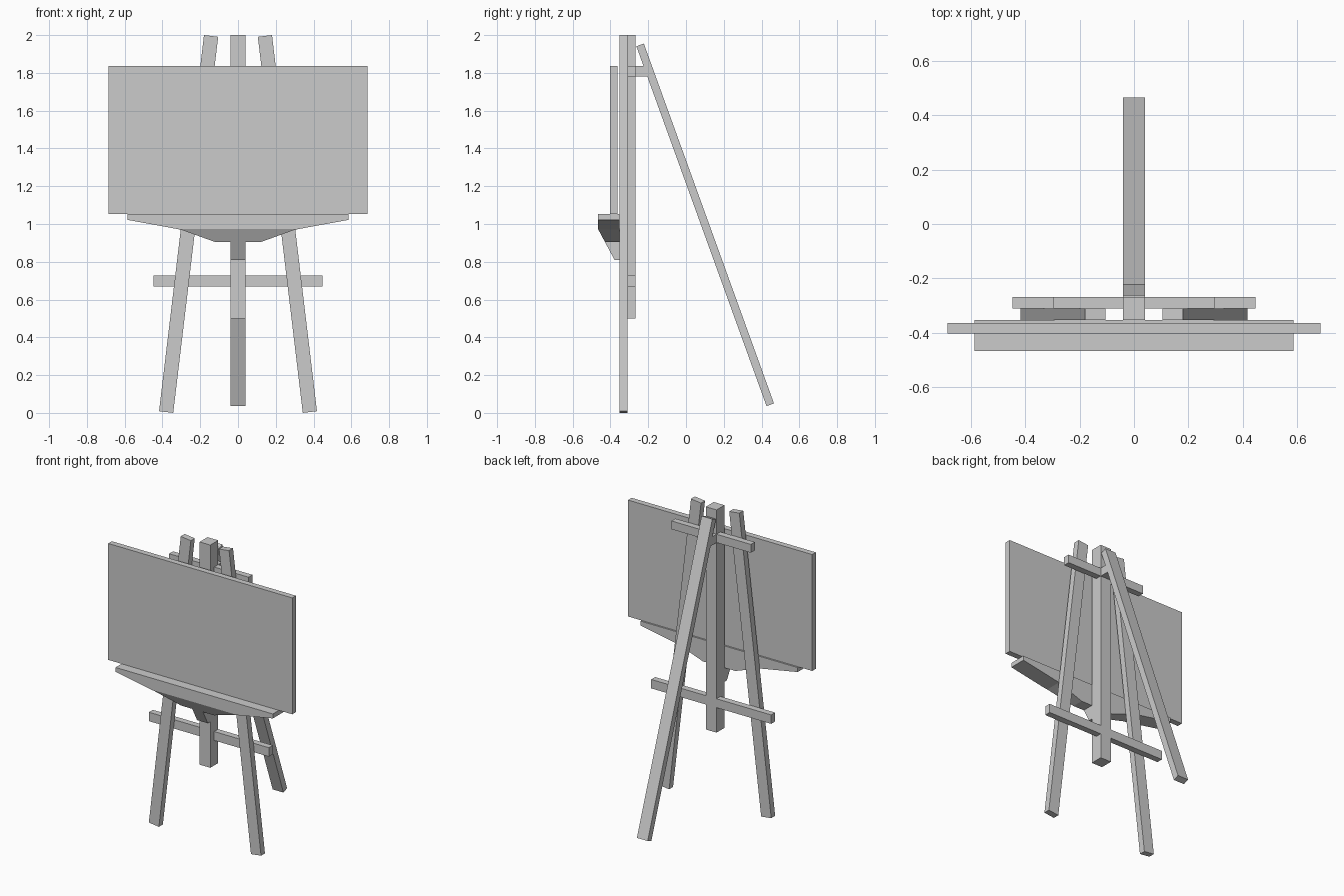
import bpy, bmesh
from mathutils import Vector

if "Cube" in bpy.data.objects:
    bpy.data.objects.remove(bpy.data.objects["Cube"])


def finish(name, bm):
    bmesh.ops.recalc_face_normals(bm, faces=bm.faces[:])
    me = bpy.data.meshes.new(name)
    bm.to_mesh(me)
    bm.free()
    ob = bpy.data.objects.new(name, me)
    bpy.context.collection.objects.link(ob)
    return ob


def prism(points, offset):
    """Closed solid: a planar outline pushed along offset."""
    bm = bmesh.new()
    face = bm.faces.new([bm.verts.new(p) for p in points])
    ext = bmesh.ops.extrude_face_region(bm, geom=[face], use_keep_orig=True)
    verts = [g for g in ext["geom"] if isinstance(g, bmesh.types.BMVert)]
    bmesh.ops.translate(bm, verts=verts, vec=offset)
    return bm


def box(name, x, y, z):
    pts = [(x[0], y[0], z[0]), (x[1], y[0], z[0]), (x[1], y[0], z[1]), (x[0], y[0], z[1])]
    return finish(name, prism(pts, (0, y[1] - y[0], 0)))


def mirror_x(ob):
    ob.modifiers.new("Mirror", 'MIRROR').use_axis[0] = True


W = 0.04                                      # half width of the timber
FRONT, MID, BACK = -0.352, -0.31, -0.268      # timber layers in depth

# Board and central mast
box("board", (-0.686, 0.686), (-0.402, -0.363), (1.052, 1.836))
box("center_post", (-W, W), (FRONT, BACK), (0.5, 2.0))

# Splayed front legs with square-cut ends
leg = [(0.343, FRONT, 0), (0.418, FRONT, 0.009), (0.18, FRONT, 2.0), (0.105, FRONT, 1.991)]
mirror_x(finish("front_legs", prism(leg, (0, MID - FRONT, 0))))

# Cross bars butted against both sides of the mast
for name, end, z in (("lower_crossbar", 0.447, (0.668, 0.728)),
                     ("upper_crossbar", 0.296, (1.78, 1.836))):
    mirror_x(box(name, (W, end), (MID, BACK), z))

# Hinge block and sloping rear leg
box("hinge_block", (-W, W), (BACK, -0.203), (1.78, 1.836))
top, bottom = Vector((-W, -0.243, 1.948)), Vector((-W, 0.446, 0.043))
d = (bottom - top).normalized()
side = Vector((0, -d.z, d.y)) * 0.021
finish("rear_leg", prism([top - side, top + side, bottom + side, bottom - side], (2 * W, 0, 0)))

# Tray: tapered outline, front underside cut away at a slant
half = [(0.586, 1.052), (0.586, 1.022), (0.302, 0.97), (0.122, 0.905), (W, 0.905), (W, 0.81)]
outline = half + [(-x, z) for x, z in reversed(half)]
bm = prism([(x, -0.466, z) for x, z in outline], (0, FRONT + 0.466, 0))
cut = bmesh.ops.bisect_plane(bm, geom=bm.verts[:] + bm.edges[:] + bm.faces[:],
                             plane_co=(0, -0.466, 0.974), plane_no=(0, -0.165, -0.088),
                             clear_outer=True)
edges = [g for g in cut["geom_cut"] if isinstance(g, bmesh.types.BMEdge)]
bmesh.ops.holes_fill(bm, edges=[e for e in bm.edges if e.is_boundary], sides=0)
finish("tray", bm)
